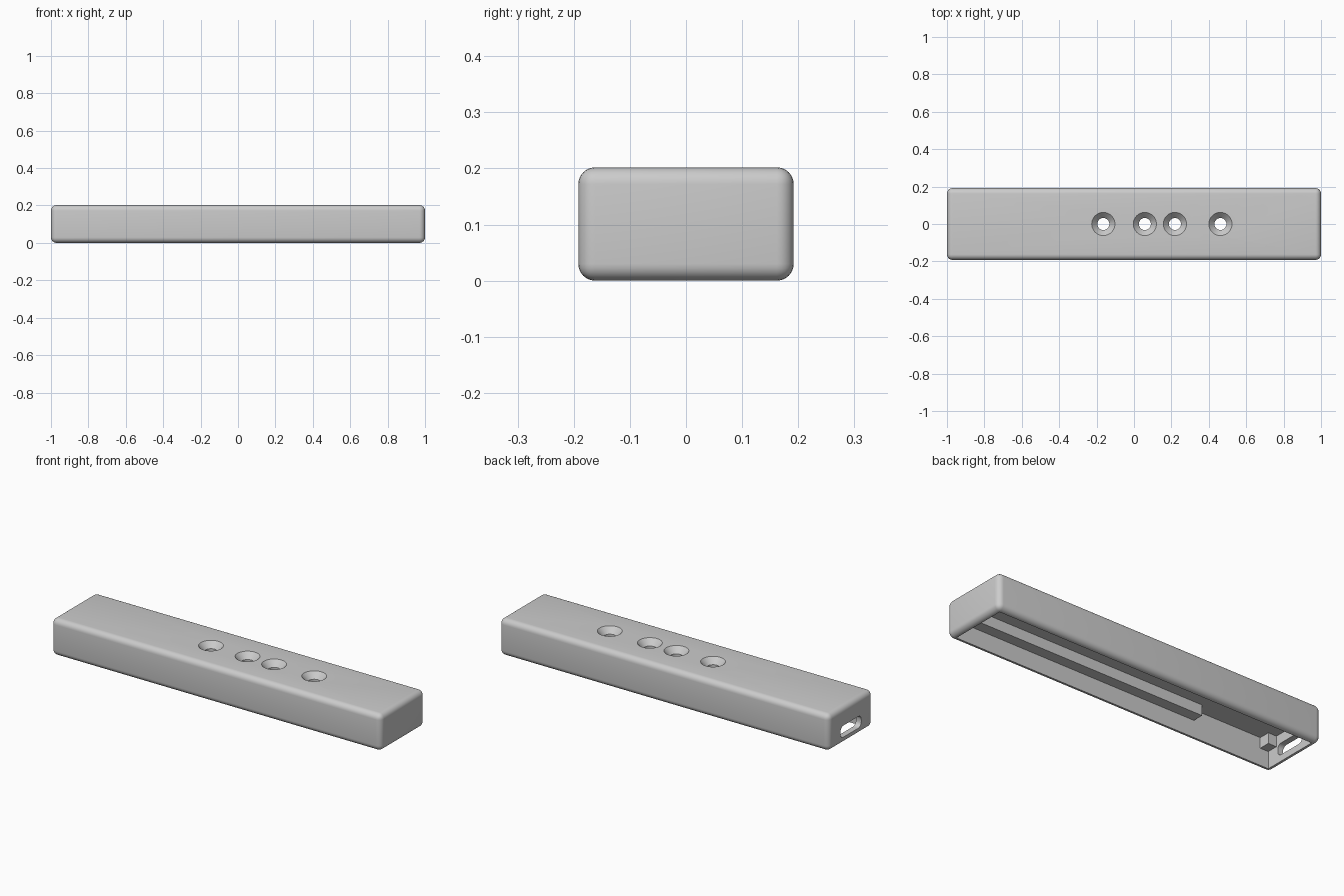
import bpy
import bmesh
from mathutils import Matrix, Vector

if "Cube" in bpy.data.objects:
    bpy.data.objects.remove(bpy.data.objects["Cube"], do_unlink=True)

LENGTH, WIDTH, HEIGHT = 2.0, 0.384, 0.202
ROUND, WALL, CEILING = 0.03, 0.032, 0.152
IN_X, IN_Y = LENGTH / 2 - WALL, WIDTH / 2 - WALL
RAIL_W, RAIL_Z = 0.06, 0.094

grey = bpy.data.materials.new("plain grey plastic")
grey.use_nodes = True
grey.diffuse_color = (0.6, 0.6, 0.6, 1)
grey.node_tree.nodes["Principled BSDF"].inputs["Base Color"].default_value = grey.diffuse_color


def finish(name, bm):
    mesh = bpy.data.meshes.new(name)
    bmesh.ops.recalc_face_normals(bm, faces=bm.faces)
    bm.to_mesh(mesh)
    bm.free()
    obj = bpy.data.objects.new(name, mesh)
    mesh.materials.append(grey)
    bpy.context.collection.objects.link(obj)
    return obj


def box(name, low, high, radius=0, edge_axis=None, segments=6):
    """Box between two corners, rounded on all edges or those along one axis."""
    low, high = Vector(low), Vector(high)
    bm = bmesh.new()
    bmesh.ops.create_cube(bm, size=1)
    bmesh.ops.scale(bm, vec=high - low, verts=bm.verts)
    bmesh.ops.translate(bm, vec=(low + high) / 2, verts=bm.verts)
    if radius:
        edges = [e for e in bm.edges if edge_axis is None or
                 abs((e.verts[0].co - e.verts[1].co).normalized()[edge_axis]) > 0.9]
        bmesh.ops.bevel(bm, geom=edges, offset=radius, segments=segments,
                        profile=0.5, affect='EDGES')
    return finish(name, bm)


def countersink(name, x):
    """Turned cutter: straight bore widening into a cone at the top."""
    profile = [(0, 0.1), (0.032, 0.1), (0.032, 0.17), (0.062, HEIGHT), (0.062, 0.25), (0, 0.25)]
    bm = bmesh.new()
    verts = [bm.verts.new((r, 0, z)) for r, z in profile]
    edges = [bm.edges.new(pair) for pair in zip(verts, verts[1:])]
    bmesh.ops.spin(bm, geom=verts + edges, cent=(0, 0, 0), axis=(0, 0, 1),
                   angle=6.283185307, steps=48)
    bmesh.ops.remove_doubles(bm, verts=bm.verts, dist=0.0001)
    bmesh.ops.transform(bm, matrix=Matrix.Translation((x, 0, 0)), verts=bm.verts)
    return finish(name, bm)


def cut(target, cutter):
    mod = target.modifiers.new(cutter.name, 'BOOLEAN')
    mod.operation = 'DIFFERENCE'
    mod.solver = 'EXACT'
    mod.object = cutter
    bpy.context.view_layer.objects.active = target
    bpy.ops.object.modifier_apply(modifier=mod.name)
    bpy.data.objects.remove(cutter, do_unlink=True)


# Rounded outer shell, hollow and open underneath
shell = box("shell", (-LENGTH / 2, -WIDTH / 2, 0), (LENGTH / 2, WIDTH / 2, HEIGHT), ROUND)
cut(shell, box("cavity", (-IN_X, -IN_Y, -0.1), (IN_X, IN_Y, CEILING)))

# Connector slot in one end
cut(shell, box("slot", (-1.1, -0.09, 0.036), (-0.9, 0.09, 0.1), 0.026, 0))

# Countersunk holes through the top
for i, x in enumerate((-0.164, 0.058, 0.219, 0.462)):
    cut(shell, countersink(f"hole_{i}", x))

bpy.ops.object.select_all(action='DESELECT')
shell.select_set(True)
bpy.context.view_layer.objects.active = shell
bpy.ops.object.shade_smooth_by_angle(angle=0.6)

# Inner rails and end stops along both long walls
for side, sign in (("left", 1), ("right", -1)):
    ys = sorted((sign * (IN_Y - RAIL_W), sign * (IN_Y + 0.002)))
    for part, x0, x1 in (("rail", -0.507, IN_X + 0.002), ("end_stop", -IN_X - 0.002, -0.918)):
        box(f"{part}_{side}", (x0, ys[0], RAIL_Z), (x1, ys[1], CEILING + 0.002))
